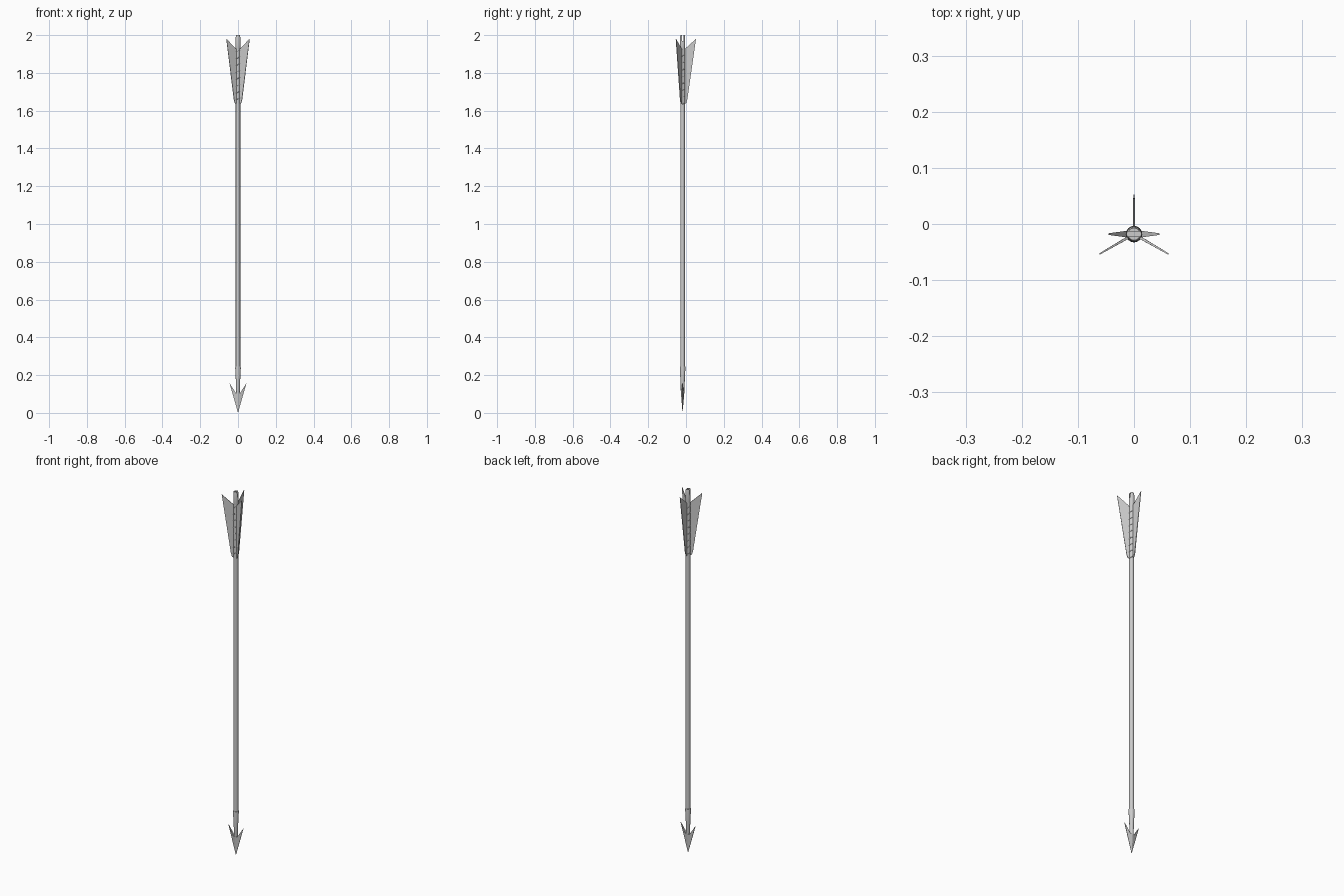
import bpy, bmesh
from math import sin, cos, pi, radians

if "Cube" in bpy.data.objects:
    bpy.data.objects.remove(bpy.data.objects["Cube"])

CY = -0.018  # shaft axis, offset so the three fins are centred in y


def finish(name, bm, smooth=False):
    bmesh.ops.recalc_face_normals(bm, faces=bm.faces)
    me = bpy.data.meshes.new(name)
    bm.to_mesh(me)
    bm.free()
    ob = bpy.data.objects.new(name, me)
    bpy.context.collection.objects.link(ob)
    ob.location.y = CY
    if smooth:
        bpy.ops.object.select_all(action='DESELECT')
        ob.select_set(True)
        bpy.context.view_layer.objects.active = ob
        bpy.ops.object.shade_smooth_by_angle(angle=radians(35))
    return ob


def lathe(name, profile, sides=16):
    bm = bmesh.new()
    rings = [[bm.verts.new((r * cos(2 * pi * i / sides), r * sin(2 * pi * i / sides), z))
              for i in range(sides)] for r, z in profile]
    for a, b in zip(rings, rings[1:]):
        for i in range(sides):
            j = (i + 1) % sides
            bm.faces.new((a[i], a[j], b[j], b[i]))
    bm.faces.new(rings[0])
    bm.faces.new(rings[-1])
    return finish(name, bm, True)


# shaft and the socket that holds the head
lathe("shaft", [(0.012, 0.2), (0.012, 1.935)])
lathe("head_socket", [(0.004, 0.06), (0.0095, 0.11), (0.0115, 0.17), (0.0148, 0.238), (0.0142, 0.245), (0.012, 0.245)])

# nock with a string slot running along x
nock = lathe("nock", [(0.012, 1.93), (0.0135, 1.945), (0.0135, 1.985), (0.011, 2.0)])
bm = bmesh.new()
bmesh.ops.create_cube(bm, size=1)
bmesh.ops.scale(bm, vec=(0.1, 0.009, 0.06), verts=bm.verts)
bmesh.ops.translate(bm, vec=(0, 0, 2.0), verts=bm.verts)
cutter = finish("slot_cutter", bm)
cutter.hide_render = True
cutter.hide_viewport = True
cut = nock.modifiers.new("slot", 'BOOLEAN')
cut.operation = 'DIFFERENCE'
cut.solver = 'EXACT'
cut.object = cutter

# barbed head: thin edges rising to a central ridge on both faces
bm = bmesh.new()
tip = bm.verts.new((0, 0, 0))
ridge = [bm.verts.new((0, s * 0.009, 0.106)) for s in (-1, 1)]
for sx in (-1, 1):
    barb = [bm.verts.new((sx * 0.045, s * 0.0015, 0.158)) for s in (-1, 1)]
    notch = [bm.verts.new((sx * 0.012, s * 0.006, 0.106)) for s in (-1, 1)]
    for k in (0, 1):
        bm.faces.new((tip, barb[k], notch[k]))
        bm.faces.new((tip, notch[k], ridge[k]))
    bm.faces.new((tip, barb[0], barb[1]))
    bm.faces.new((barb[0], barb[1], notch[1], notch[0]))
    bm.faces.new((notch[0], notch[1], ridge[1], ridge[0]))
finish("arrowhead", bm)

# three feather fins
FIN = [(0.008, 1.635), (0.019, 1.64), (0.025, 1.66), (0.071, 1.98), (0.010, 1.925)]
for n in range(3):
    a = radians(90 + 120 * n)
    bm = bmesh.new()
    sides = [[bm.verts.new((r, s * (0.0022 if r < 0.05 else 0.0012), z)) for r, z in FIN]
             for s in (-1, 1)]
    for loop in sides:
        bm.faces.new(loop)
    for i in range(len(FIN)):
        j = (i + 1) % len(FIN)
        bm.faces.new((sides[0][i], sides[0][j], sides[1][j], sides[1][i]))
    finish(f"feather_{n + 1}", bm).rotation_euler.z = a

# thread wound around the shaft to bind the feathers
TURNS, STEPS = 8, 12
cu = bpy.data.curves.new("binding_thread", 'CURVE')
cu.dimensions = '3D'
cu.bevel_depth = 0.0016
cu.bevel_resolution = 1
cu.use_fill_caps = True
sp = cu.splines.new('POLY')
count = TURNS * STEPS + 1
sp.points.add(count - 1)
for i in range(count):
    t = 2 * pi * i / STEPS
    sp.points[i].co = (0.0125 * cos(t), 0.0125 * sin(t), 1.635 + 0.29 * i / (count - 1), 1)
thread = bpy.data.objects.new("binding_thread", cu)
thread.location.y = CY
bpy.context.collection.objects.link(thread)
